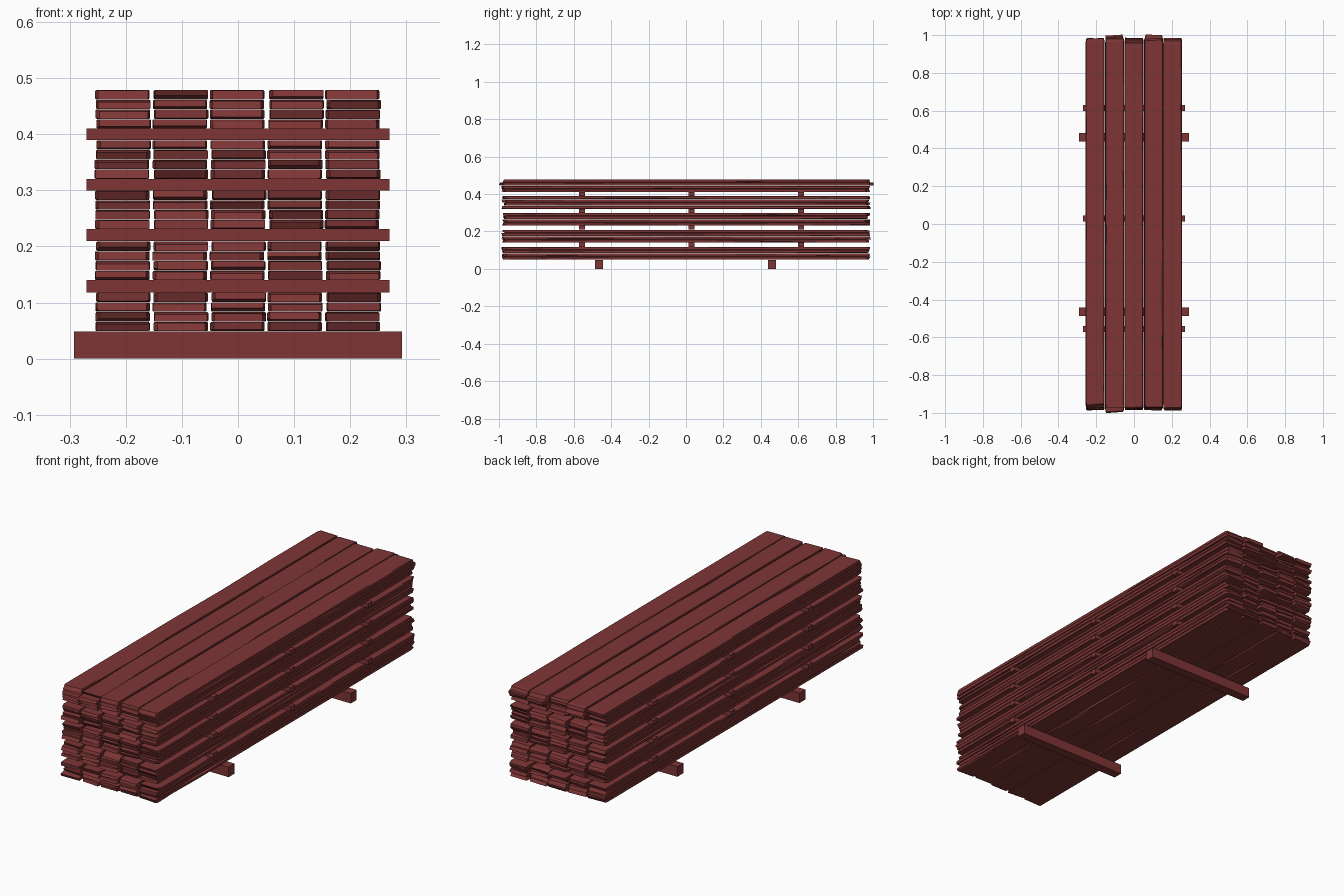
import bpy, bmesh, random

if "Cube" in bpy.data.objects:
    bpy.data.objects.remove(bpy.data.objects["Cube"])

random.seed(7)

wood = bpy.data.materials.new("red brown wood")
wood.diffuse_color = (0.21, 0.036, 0.036, 1)
wood.use_nodes = True
wood.node_tree.nodes["Principled BSDF"].inputs["Base Color"].default_value = wood.diffuse_color

PITCH_X = 0.1025      # spacing of plank columns
PLANK_W = 0.097
PLANK_T = 0.0165
PITCH_Z = 0.0174      # spacing of plank courses


def finish(bm, name):
    bmesh.ops.recalc_face_normals(bm, faces=bm.faces)
    mesh = bpy.data.meshes.new(name)
    bm.to_mesh(mesh)
    bm.free()
    mesh.materials.append(wood)
    obj = bpy.data.objects.new(name, mesh)
    bpy.context.collection.objects.link(obj)


def box(name, y, z0, z1, half_x, width):
    bm = bmesh.new()
    bmesh.ops.create_cube(bm, size=1)
    for v in bm.verts:
        v.co = (v.co.x * 2 * half_x, y + v.co.y * width,
                (z0 + z1) / 2 + v.co.z * (z1 - z0))
    finish(bm, name)


def make_chips():
    """Long shallow splits along one plank edge: centre, reach, depth."""
    return [(random.uniform(-1, 1), random.uniform(0.1, 0.35),
             random.uniform(0.003, 0.013))
            for _ in range(random.choice((0, 1, 1, 2)))]


def chamfer(chips, y):
    d = 0.0015 + sum(dep * max(0, 1 - abs(y - c) / r) for c, r, dep in chips)
    return min(d, 0.015), min(0.0012 + d * 0.42, 0.007)


def plank(bm, x, z, y0, y1):
    """Rough board with chipped long edges and worn, slanted ends."""
    edges = [make_chips() for _ in range(4)]
    inner = [y0 + (y1 - y0) * (i + random.uniform(-0.3, 0.3)) / 16
             for i in range(1, 16)]
    stations = [y0, y0 + 0.022] + inner + [y1 - 0.022, y1]
    hw, ht = PLANK_W / 2, PLANK_T / 2
    rings = []
    for i, y in enumerate(stations):
        end = -1 if i == 0 else 1 if i == len(stations) - 1 else 0
        left = right = top = bottom = slant = skew = 0
        if end:
            # narrow the corners and split one face back
            left, right = (random.uniform(0.0, 0.007) for _ in range(2))
            if random.random() < 0.5:
                top = random.uniform(0, 0.005)
            else:
                bottom = random.uniform(0, 0.007)
            slant = random.uniform(-0.006, 0.006)
            skew = random.uniform(-0.004, 0.004)
        xl, xr = -hw + left, hw - right
        zb, zt = -ht + bottom, ht - top
        k = 0.4 if end else 1
        (ax, az), (bx, bz), (cx, cz), (dx, dz) = [
            tuple(k * v for v in chamfer(e, y)) for e in edges]
        section = [(xl + ax, zb), (xr - bx, zb), (xr, zb + bz), (xr, zt - cz),
                   (xr - cx, zt), (xl + dx, zt), (xl, zt - dz), (xl, zb + az)]
        rings.append([bm.verts.new((
            x + px,
            y - end * (abs(slant) + abs(skew) + slant * pz / ht + skew * px / hw),
            z + pz)) for px, pz in section])
    for a, b in zip(rings, rings[1:]):
        for j in range(8):
            bm.faces.new((a[j], a[(j + 1) % 8], b[(j + 1) % 8], b[j]))
    bm.faces.new(rings[0])
    bm.faces.new(rings[-1])


# ground bearers
for i, y in enumerate((-0.465, 0.46)):
    box(f"bearer_{i + 1}", y, 0, 0.048, 0.292, 0.045)

# five stacks of planks, four courses each
bases = (0.049, 0.14, 0.231, 0.3205, 0.41)
for s, base in enumerate(bases):
    bm = bmesh.new()
    for course in range(4):
        z = base + PLANK_T / 2 + course * PITCH_Z
        for col in range(5):
            x = (col - 2) * PITCH_X + random.uniform(-0.002, 0.002)
            y0 = -0.977 + random.uniform(-0.012, 0.012)
            y1 = 0.977 + random.uniform(-0.012, 0.012)
            # a few boards stick out of the pile
            if s == 4 and course == 2 and col in (1, 3):
                y0, y1 = (-1.004, 1.003) if col == 1 else (-0.975, 1.003)
            plank(bm, x, z, y0, y1)
    finish(bm, f"plank_stack_{s + 1}")

# thin spacer sticks between the stacks
for s, (z0, z1) in enumerate(((0.118, 0.14), (0.21, 0.231),
                              (0.30, 0.3205), (0.39, 0.41))):
    for i, y in enumerate((-0.557, 0.03, 0.615)):
        box(f"spacer_{s + 1}_{i + 1}", y, z0, z1, 0.27, 0.032)
